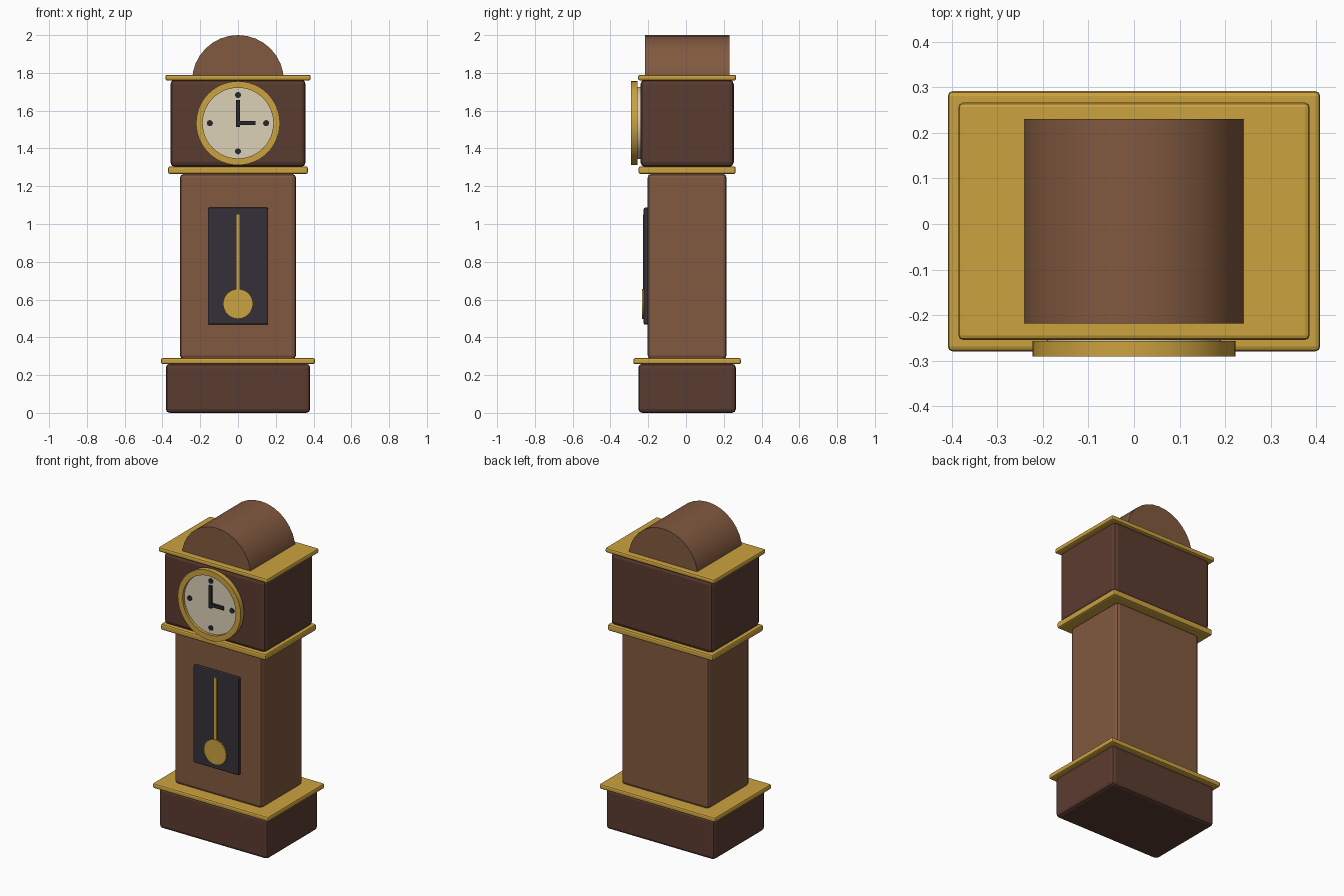
import bpy, bmesh, math
from mathutils import Matrix

if "Cube" in bpy.data.objects:
    bpy.data.objects.remove(bpy.data.objects["Cube"])

CY = 0.006      # depth centre of the case
CZ = 1.534      # height of the dial centre


def material(name, rgb):
    m = bpy.data.materials.new(name)
    m.diffuse_color = (*rgb, 1)
    m.use_nodes = True
    m.node_tree.nodes["Principled BSDF"].inputs["Base Color"].default_value = m.diffuse_color
    return m


DARK = material("dark_wood", (0.105, 0.045, 0.03))
WOOD = material("wood", (0.22, 0.1, 0.05))
GOLD = material("brass", (0.6, 0.36, 0.05))
CREAM = material("cream", (0.72, 0.64, 0.48))
GLASS = material("dark_glass", (0.035, 0.03, 0.042))
BLACK = material("black", (0.02, 0.02, 0.025))


def finish(name, bm, mat, smooth=False):
    bmesh.ops.recalc_face_normals(bm, faces=bm.faces[:])
    me = bpy.data.meshes.new(name)
    bm.to_mesh(me)
    bm.free()
    me.materials.append(mat)
    ob = bpy.data.objects.new(name, me)
    bpy.context.collection.objects.link(ob)
    if smooth:
        bpy.ops.object.select_all(action='DESELECT')
        ob.select_set(True)
        bpy.context.view_layer.objects.active = ob
        bpy.ops.object.shade_smooth_by_angle(angle=math.radians(35))
    return ob


def box(name, mat, x, y, z, bevel=0.0):
    """Box from (min, max) ranges, with optional rounded edges."""
    bm = bmesh.new()
    bmesh.ops.create_cube(bm, size=1)
    for v in bm.verts:
        v.co = [r[0] + (c + 0.5) * (r[1] - r[0]) for c, r in zip(v.co, (x, y, z))]
    if bevel:
        bmesh.ops.bevel(bm, geom=bm.edges[:], offset=bevel, segments=2,
                        profile=0.5, affect='EDGES')
    return finish(name, bm, mat)


def case(name, mat, hx, hy, z0, z1, bevel):
    return box(name, mat, (-hx, hx), (CY - hy, CY + hy), (z0, z1), bevel)


def disc(name, mat, r, x, z, y0, y1, sides=48):
    """Cylinder whose axis runs front to back."""
    bm = bmesh.new()
    m = Matrix.Translation((x, (y0 + y1) / 2, z)) @ Matrix.Rotation(math.pi / 2, 4, 'X')
    bmesh.ops.create_cone(bm, cap_ends=True, segments=sides, radius1=r, radius2=r,
                          depth=abs(y1 - y0), matrix=m)
    return finish(name, bm, mat, True)


# Case and mouldings, bottom to top
case("base", DARK, 0.382, 0.258, 0.0, 0.26, 0.02)
case("base_trim", GOLD, 0.408, 0.285, 0.258, 0.29, 0.01)
case("waist", WOOD, 0.307, 0.209, 0.285, 1.265, 0.02)
case("waist_trim", GOLD, 0.37, 0.257, 1.265, 1.305, 0.01)
case("head", DARK, 0.358, 0.247, 1.302, 1.765, 0.025)
case("head_trim", GOLD, 0.385, 0.26, 1.76, 1.79, 0.01)

# Arched top: half round profile extruded in depth
bm = bmesh.new()
R, N = 0.243, 16
pts = [(R * math.cos(math.pi * i / N), 2 - R + R * math.sin(math.pi * i / N))
       for i in range(N + 1)]
f = bm.faces.new([bm.verts.new((x, CY - 0.224, z)) for x, z in pts])
ext = bmesh.ops.extrude_face_region(bm, geom=[f], use_keep_orig=True)
bmesh.ops.translate(bm, vec=(0, 0.448, 0),
                    verts=[g for g in ext["geom"] if isinstance(g, bmesh.types.BMVert)])
finish("arched_top", bm, WOOD, True)

# Door window and pendulum
box("door_window", GLASS, (-0.16, 0.16), (-0.224, -0.19), (0.467, 1.087), 0.008)
box("pendulum_rod", GOLD, (-0.008, 0.008), (-0.228, -0.215), (0.58, 1.05))
disc("pendulum_bob", GOLD, 0.079, 0, 0.577, -0.232, -0.215)

# Dial with a raised flat bezel ring
disc("dial", CREAM, 0.191, 0, CZ, -0.272, -0.235)
bm = bmesh.new()
N = 48
rings = []
for r, y in ((0.222, -0.29), (0.222, -0.257), (0.187, -0.257), (0.187, -0.29)):
    rings.append([bm.verts.new((r * math.cos(2 * math.pi * i / N), y,
                                CZ + r * math.sin(2 * math.pi * i / N))) for i in range(N)])
for k in range(4):
    a, b = rings[k], rings[(k + 1) % 4]
    for i in range(N):
        j = (i + 1) % N
        bm.faces.new((a[i], a[j], b[j], b[i]))
finish("dial_bezel", bm, GOLD, True)

# Hour dots and hands
for i in range(4):
    a = i * math.pi / 2
    disc(f"hour_dot_{i + 1}", BLACK, 0.016, 0.149 * math.sin(a), CZ + 0.149 * math.cos(a),
         -0.277, -0.265, 16)
box("minute_hand", BLACK, (-0.01, 0.01), (-0.282, -0.27), (1.513, 1.656))
box("hour_hand", BLACK, (-0.01, 0.093), (-0.28, -0.27), (1.523, 1.546))
